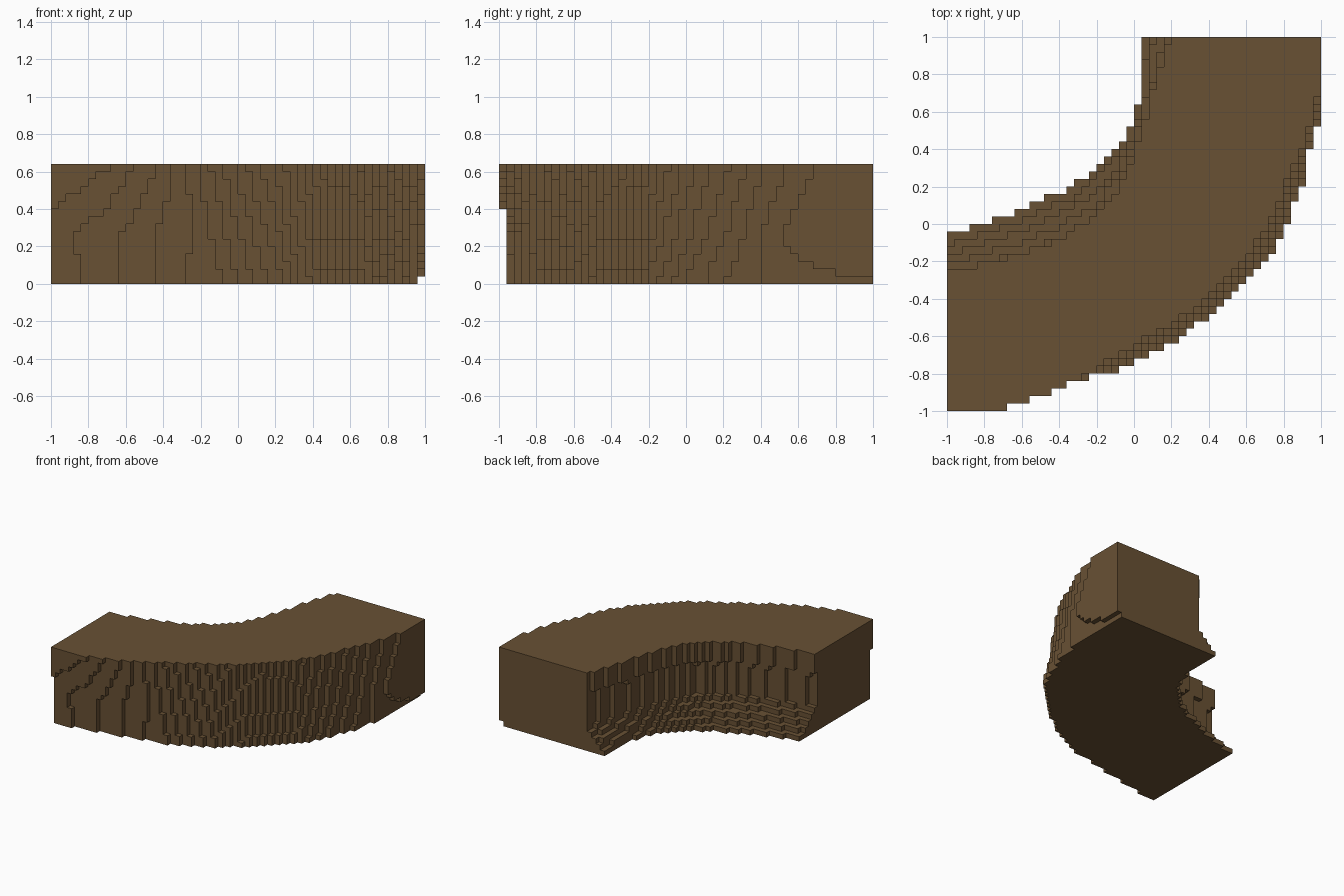
import bpy
import bmesh

default_cube = bpy.data.objects.get("Cube")
if default_cube:
    bpy.data.objects.remove(default_cube, do_unlink=True)

CELL = 0.04
COLUMNS, LAYERS = 50, 16

# Outlines of the bend in plan, running from the left arm to the back arm
outer_bottom = [(-1, -.98), (-.84, -.94), (-.64, -.9), (-.28, -.82), (-.08, -.78), (.24, -.62),
                (.44, -.46), (.72, -.18), (.82, 0), (.9, .2), (.96, .52), (.97, 1)]
outer_middle = [(-1, -.96), (-.64, -.9), (-.24, -.82), (-.12, -.77), (.2, -.6), (.42, -.42),
                (.68, -.16), (.8, .06), (.88, .26), (.98, .5), (1.02, .7)]
outer_top = [(-1, -1.02), (-.68, -.98), (-.44, -.9), (-.28, -.83), (0, -.65), (.24, -.51),
             (.44, -.35), (.6, -.18), (.72, 0), (.9, .4), (.98, .68), (1.02, .9)]
inner_bottom = [(-1, -.05), (-.88, -.02), (-.64, .06), (-.48, .14), (-.36, .18), (-.2, .3),
                (-.04, .46), (.02, .64), (.04, 1)]
inner_top = [(-1, -.25), (-.84, -.22), (-.56, -.14), (-.36, -.06), (-.16, .08), (-.06, .24),
             (0, .38), (.06, .56), (.14, .84), (.2, 1.02)]


def interpolate(keys, position):
    """Linear interpolation through sorted (position, value) keys, clamped at both ends."""
    if position <= keys[0][0]:
        return keys[0][1]
    for (start, first), (end, last) in zip(keys, keys[1:]):
        if position <= end:
            return first + (last - first) * (position - start) / (end - start)
    return keys[-1][1]


def diagonal(outline, inset=0):
    """Turn plan points into distance along and across the diagonal of the bend."""
    return [(x + y, x - y + inset) for x, y in outline]


# Each wall is a stack of outlines keyed by height
outer_wall = [(.02, diagonal(outer_bottom)), (.26, diagonal(outer_middle)), (.62, diagonal(outer_top))]
inner_wall = [(.02, diagonal(inner_bottom)), (.2, diagonal(inner_top, .04)),
              (.45, diagonal(inner_top, .04)), (.5, diagonal(inner_top))]


def wall_offset(wall, along, height):
    return interpolate([(z, interpolate(outline, along)) for z, outline in wall], height)


def is_solid(i, j, k):
    x, y, z = ((i + .5) * CELL - 1, (j + .5) * CELL - 1, (k + .5) * CELL)
    along, across = x + y, x - y
    return wall_offset(inner_wall, along, z) < across < wall_offset(outer_wall, along, z)


solid = {(i, j, k) for i in range(COLUMNS) for j in range(COLUMNS)
         for k in range(LAYERS) if is_solid(i, j, k)}

# Stepped block: one square face wherever a filled cell meets an empty one
bm = bmesh.new()
corners = {}


def corner(key):
    if key not in corners:
        i, j, k = key
        corners[key] = bm.verts.new((i * CELL - 1, j * CELL - 1, k * CELL))
    return corners[key]


for cell in solid:
    for axis in range(3):
        for side in (0, 1):
            neighbour = list(cell)
            neighbour[axis] += 2 * side - 1
            if tuple(neighbour) in solid:
                continue
            loop = []
            for a, b in ((0, 0), (1, 0), (1, 1), (0, 1)):
                point = list(cell)
                point[axis] += side
                point[(axis + 1) % 3] += a
                point[(axis + 2) % 3] += b
                loop.append(corner(tuple(point)))
            bm.faces.new(loop if side else loop[::-1])

mesh = bpy.data.meshes.new("curved_earth_bank")
bm.to_mesh(mesh)
bm.free()

# Earth colour
earth = bpy.data.materials.new("earth_brown")
earth.use_nodes = True
colour = (.14, .082, .034, 1)
earth.diffuse_color = colour
earth.node_tree.nodes["Principled BSDF"].inputs["Base Color"].default_value = colour
mesh.materials.append(earth)

bank = bpy.data.objects.new("curved_earth_bank", mesh)
bpy.context.collection.objects.link(bank)
